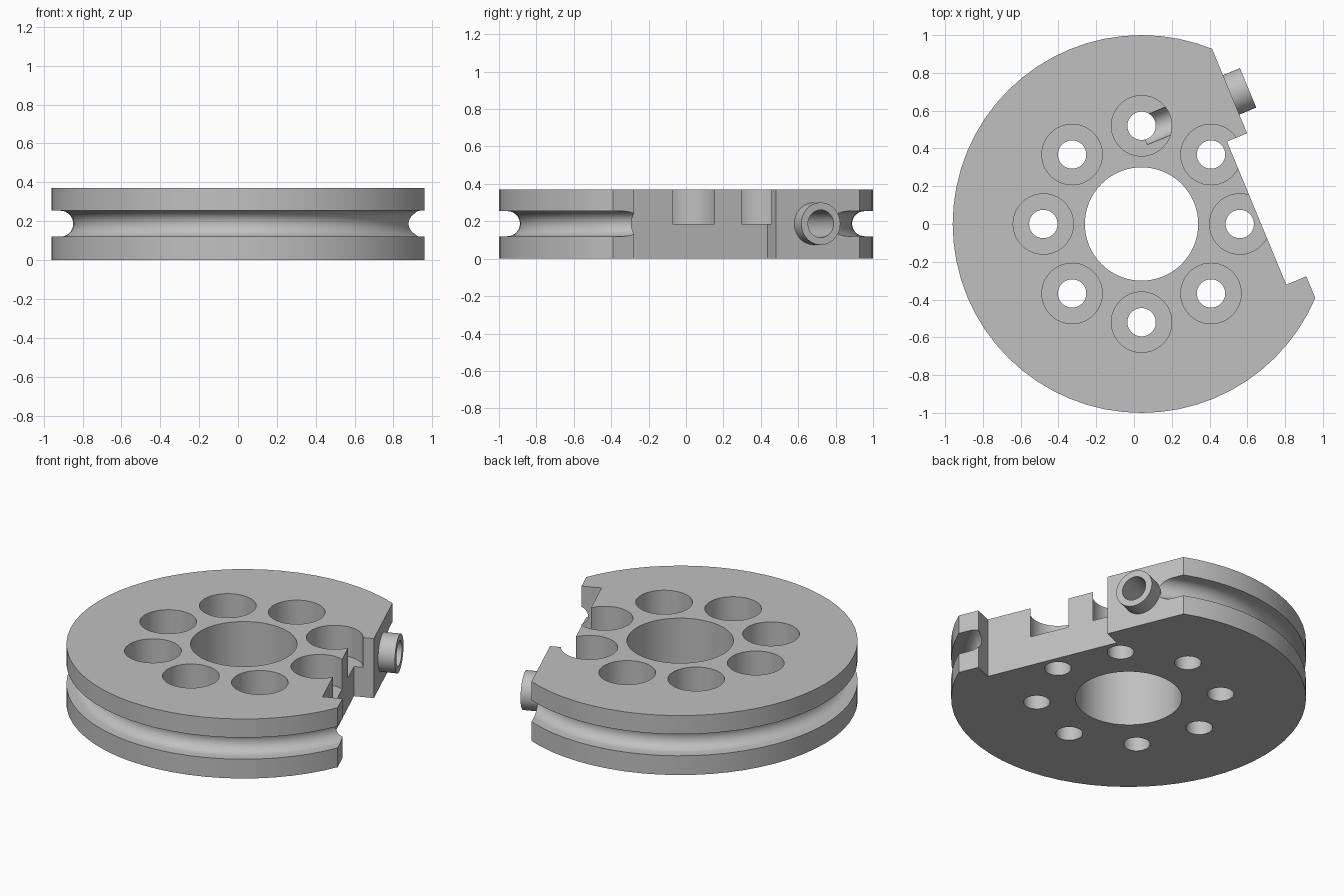
import bpy
import bmesh
from math import cos, sin, pi, radians
from mathutils import Matrix, Vector

default = bpy.data.objects.get("Cube")
if default:
    bpy.data.objects.remove(default)

HEIGHT = 0.37
MID = 0.187
CENTRE = Matrix.Translation((0.04, 0, 0))
# Local frame of the flat side: x points out of it, y runs along it
FLAT = CENTRE @ Matrix.Rotation(radians(22.5), 4, 'Z')

grey = bpy.data.materials.new("machined_grey")
grey.use_nodes = True
colour = (0.53, 0.53, 0.53, 1)
grey.diffuse_color = colour
grey.node_tree.nodes["Principled BSDF"].inputs["Base Color"].default_value = colour


def make_object(name, bm):
    bmesh.ops.recalc_face_normals(bm, faces=bm.faces)
    mesh = bpy.data.meshes.new(name)
    bm.to_mesh(mesh)
    bm.free()
    mesh.materials.append(grey)
    obj = bpy.data.objects.new(name, mesh)
    bpy.context.collection.objects.link(obj)
    return obj


def lathe(name, profile, sides):
    bm = bmesh.new()
    rings = []
    for i in range(sides):
        a = 2 * pi * i / sides
        rings.append([bm.verts.new(CENTRE @ Vector((r * cos(a), r * sin(a), z)))
                      for r, z in profile])
    n = len(profile)
    for i in range(sides):
        here, there = rings[i], rings[(i + 1) % sides]
        for j in range(n):
            k = (j + 1) % n
            bm.faces.new((here[j], there[j], there[k], here[k]))
    return make_object(name, bm)


def cylinder(name, radius, start, end, matrix):
    bm = bmesh.new()
    bmesh.ops.create_cone(bm, cap_ends=True, segments=48, radius1=radius,
                          radius2=radius, depth=end - start,
                          matrix=matrix @ Matrix.Translation((0, 0, (start + end) / 2)))
    return make_object(name, bm)


def box(name, low, high, matrix):
    low, high = Vector(low), Vector(high)
    bm = bmesh.new()
    bmesh.ops.create_cube(bm, size=1, matrix=matrix @ Matrix.Translation((low + high) / 2)
                          @ Matrix.Diagonal((*(high - low), 1)))
    return make_object(name, bm)


def combine(target, tool, operation):
    mod = target.modifiers.new(tool.name, 'BOOLEAN')
    mod.operation = operation
    mod.solver = 'EXACT'
    mod.object = tool
    bpy.context.view_layer.objects.active = target
    bpy.ops.object.modifier_apply(modifier=mod.name)
    bpy.data.objects.remove(tool)


# Ring with a round rope groove in its rim
groove = 0.067
arc = [(0.955 - groove * sin(pi * i / 16), MID - groove * cos(pi * i / 16))
       for i in range(17)]
profile = ([(0.3, 0), (1, 0), (1, MID - groove)] + arc
           + [(1, MID + groove), (1, HEIGHT), (0.3, HEIGHT)])
wheel = lathe("pulley_wheel", profile, 64)

# Flat side and its recessed notch
combine(wheel, box("flat_cutter", (0.70, -1.2, -0.1), (1.5, 1.2, 0.5), FLAT), 'DIFFERENCE')
combine(wheel, box("notch_cutter", (0.585, -0.59, -0.1), (1.5, 0.23, 0.5), FLAT), 'DIFFERENCE')

# Eight counterbored bolt holes
for i in range(8):
    a = i * pi / 4
    place = CENTRE @ Matrix.Translation((0.52 * cos(a), 0.52 * sin(a), 0))
    combine(wheel, cylinder("counterbore_cutter", 0.16, 0.185, 0.5, place), 'DIFFERENCE')
    combine(wheel, cylinder("bolt_hole_cutter", 0.075, -0.1, 0.4, place), 'DIFFERENCE')

# Hollow spigot on the flat, bored through to the nearest bolt hole
spigot_axis = FLAT @ Matrix.Translation((0, 0.45, MID)) @ Matrix.Rotation(pi / 2, 4, 'Y')
combine(wheel, cylinder("spigot", 0.113, 0.6, 0.797, spigot_axis), 'UNION')
combine(wheel, cylinder("spigot_bore_cutter", 0.074, 0.19, 0.9, spigot_axis), 'DIFFERENCE')

# Smooth curved walls, keep machined edges sharp
bpy.ops.object.select_all(action='DESELECT')
wheel.select_set(True)
bpy.context.view_layer.objects.active = wheel
bpy.ops.object.shade_smooth_by_angle(angle=radians(30))
